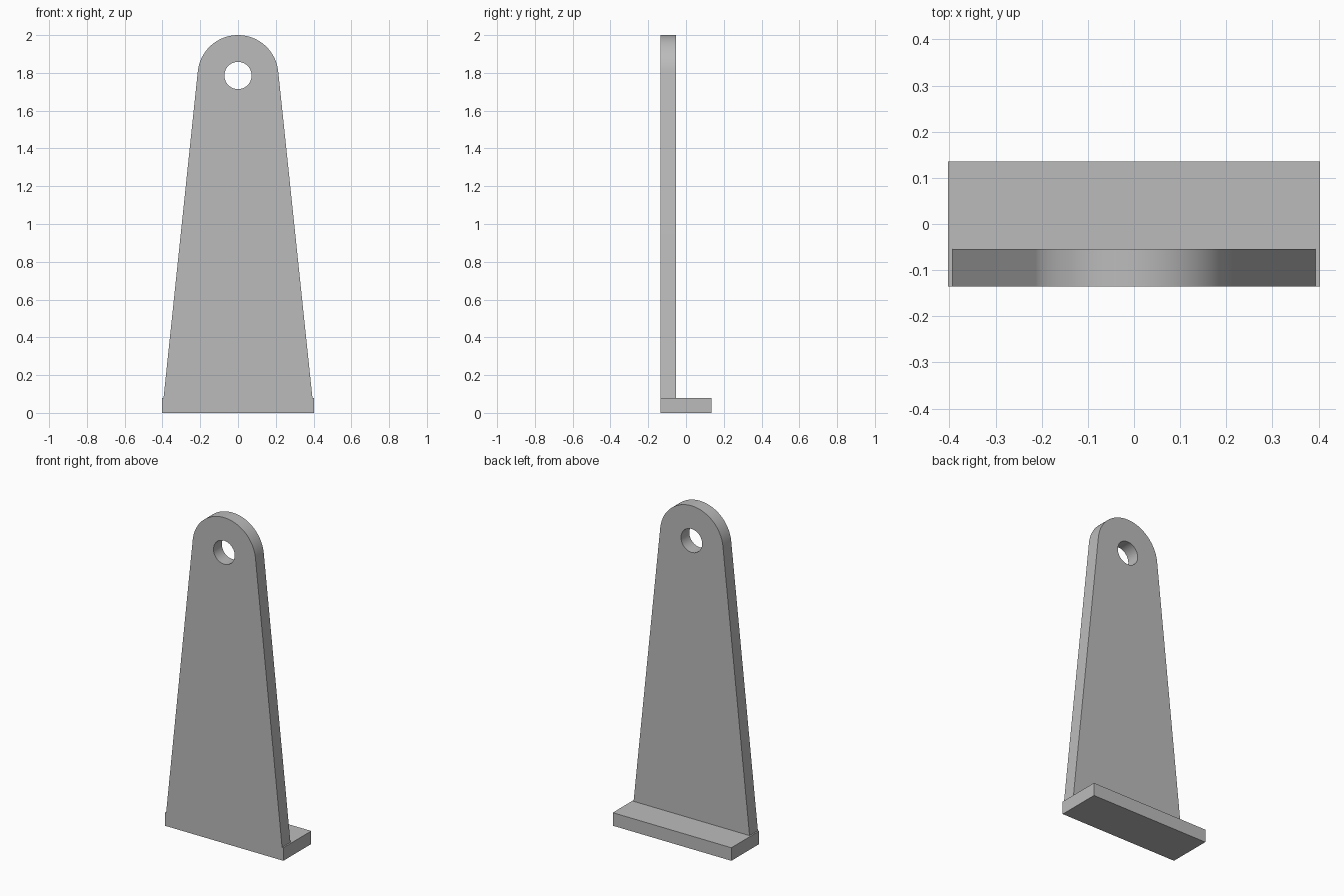
import bpy
import bmesh
from math import cos, sin, pi, radians

cube = bpy.data.objects.get("Cube")
if cube:
    bpy.data.objects.remove(cube, do_unlink=True)

# Main dimensions
HALF_W, HALF_D, BASE_H = 0.403, 0.135, 0.08
PLATE_T = 0.081
FOOT_HALF = 0.394
EYE_Z, EYE_R, HOLE_R = 1.786, 0.214, 0.072

grey = bpy.data.materials.new("plain grey")
grey.use_nodes = True
colour = (0.5, 0.5, 0.5, 1)
grey.diffuse_color = colour
grey.node_tree.nodes["Principled BSDF"].inputs["Base Color"].default_value = colour


def add_object(name, bm):
    bmesh.ops.recalc_face_normals(bm, faces=bm.faces[:])
    mesh = bpy.data.meshes.new(name)
    bm.to_mesh(mesh)
    bm.free()
    mesh.materials.append(grey)
    obj = bpy.data.objects.new(name, mesh)
    bpy.context.collection.objects.link(obj)
    return obj


def arc(radius, start, end, steps):
    return [(radius * cos(start + (end - start) * i / steps),
             EYE_Z + radius * sin(start + (end - start) * i / steps))
            for i in range(steps + 1)]


def add_loop(bm, points, y):
    verts = [bm.verts.new((x, y, z)) for x, z in points]
    return [bm.edges.new((a, b)) for a, b in zip(verts, verts[1:] + verts[:1])]


# Base slab
bm = bmesh.new()
bmesh.ops.create_cube(bm, size=1)
bmesh.ops.scale(bm, vec=(2 * HALF_W, 2 * HALF_D, BASE_H), verts=bm.verts)
bmesh.ops.translate(bm, vec=(0, 0, BASE_H / 2), verts=bm.verts)
add_object("base_slab", bm)

# Tapered upright with a rounded top and a round through hole
tilt = radians(6)
outline = [(-FOOT_HALF, BASE_H), (FOOT_HALF, BASE_H)]
outline += arc(EYE_R, tilt, pi - tilt, 48)
hole = arc(HOLE_R, 0, 2 * pi, 48)[:-1]

bm = bmesh.new()
edges = add_loop(bm, outline, -HALF_D) + add_loop(bm, hole, -HALF_D)
bmesh.ops.triangle_fill(bm, edges=edges, use_beauty=True, normal=(0, -1, 0))
extruded = bmesh.ops.extrude_face_region(bm, geom=bm.faces[:], use_keep_orig=True)
moved = [g for g in extruded["geom"] if isinstance(g, bmesh.types.BMVert)]
bmesh.ops.translate(bm, vec=(0, PLATE_T, 0), verts=moved)
upright = add_object("upright_plate", bm)

# Smooth the rounded rims, keep the flat edges sharp
bpy.ops.object.select_all(action='DESELECT')
upright.select_set(True)
bpy.context.view_layer.objects.active = upright
bpy.ops.object.shade_smooth_by_angle(angle=radians(30))
